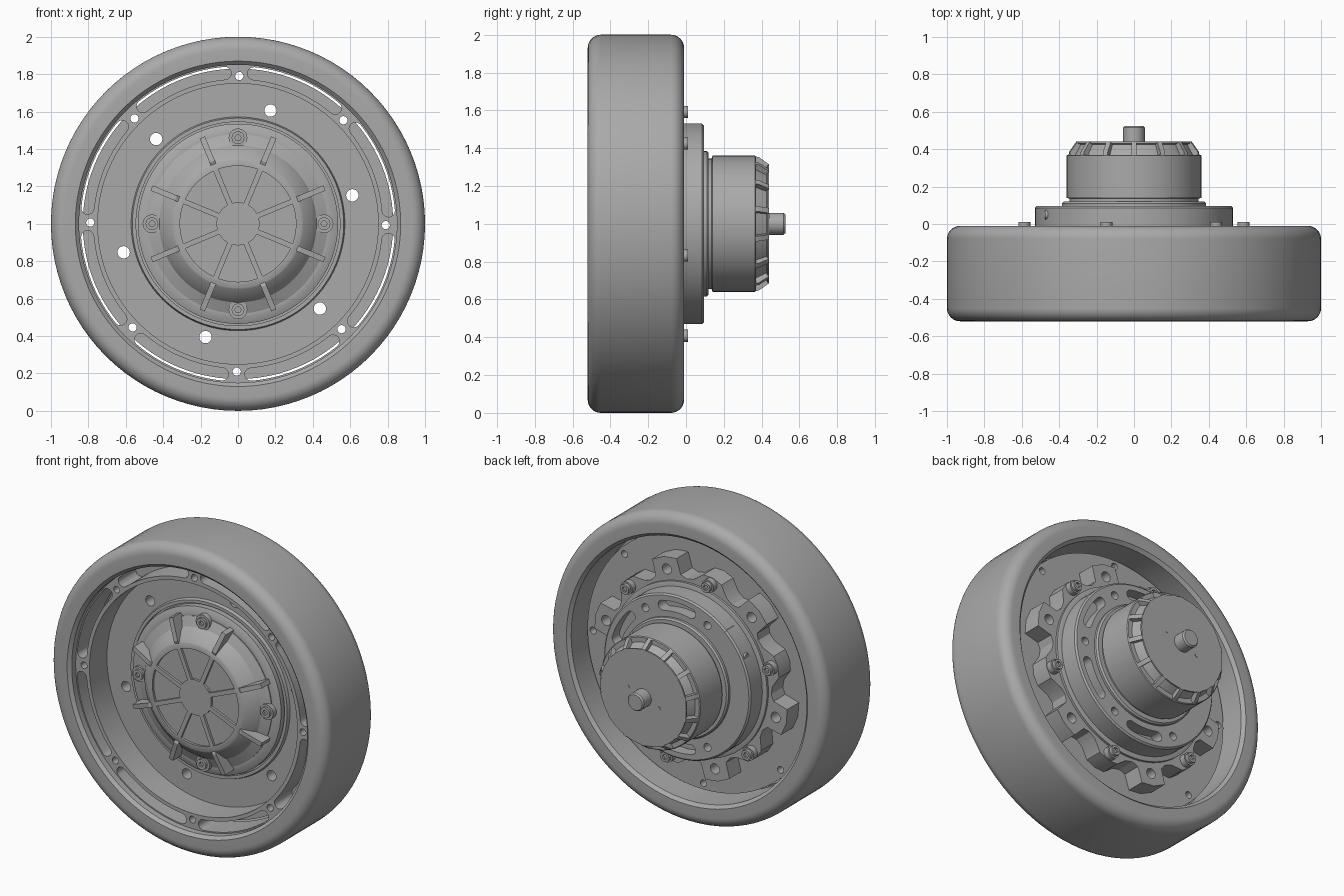
import bpy, bmesh
from math import sin, cos, pi, radians, asin
from mathutils import Vector

if "Cube" in bpy.data.objects:
    bpy.data.objects.remove(bpy.data.objects["Cube"], do_unlink=True)

grey = bpy.data.materials.new("metal_grey")
grey.use_nodes = True
COLOUR = (0.4, 0.4, 0.4, 1)
grey.diffuse_color = COLOUR
grey.node_tree.nodes["Principled BSDF"].inputs["Base Color"].default_value = COLOUR
parts = []


def polar(r, a, y):
    """Point at radius r and angle a (degrees) around the wheel axis."""
    return Vector((r * cos(radians(a)), y, 1 + r * sin(radians(a))))


def finish(name, bm):
    bmesh.ops.recalc_face_normals(bm, faces=bm.faces)
    mesh = bpy.data.meshes.new(name)
    bm.to_mesh(mesh)
    bm.free()
    mesh.materials.append(grey)
    obj = bpy.data.objects.new(name, mesh)
    bpy.context.collection.objects.link(obj)
    parts.append(obj)
    return obj


def loft(bm, rings, closed=False):
    """Skin matching rings of points; cap the ends unless closed."""
    loops = [[bm.verts.new(p) for p in ring] for ring in rings]
    n = len(loops[0])
    pairs = list(zip(loops, loops[1:] + loops[:1]))
    for a, b in pairs if closed else pairs[:-1]:
        for i in range(n):
            j = (i + 1) % n
            bm.faces.new((a[i], a[j], b[j], b[i]))
    if not closed:
        bm.faces.new(loops[0])
        bm.faces.new(loops[-1])


def revolve(name, profile, seg=96, closed=False):
    """Turn a (radius, y) profile around the wheel axis."""
    bm = bmesh.new()
    loft(bm, [[polar(r, 360 * i / seg, y) for i in range(seg)] for r, y in profile], closed)
    return finish(name, bm)


def prisms(name, outlines, y0, y1):
    """Extrude (radius, angle) outlines along the axis."""
    bm = bmesh.new()
    for pts in outlines:
        loft(bm, [[polar(r, a, y) for r, a in pts] for y in (y0, y1)])
    return finish(name, bm)


def fins(name, profile, thick, angles):
    """Radial ribs from a (radius, y) profile."""
    bm = bmesh.new()
    for a in angles:
        side = (polar(1, a + 90, 0) - polar(0, 0, 0)) * thick / 2
        loft(bm, [[polar(r, a, y) + s * side for r, y in profile] for s in (-1, 1)])
    return finish(name, bm)


def rods(name, radius, y0, y1, spots, seg=20):
    """Cylinders along the axis at (radius, angle) spots."""
    bm = bmesh.new()
    for r, a in spots:
        c = polar(r, a, 0)
        loft(bm, [[c + Vector((radius * cos(t), y, radius * sin(t)))
                   for t in (2 * pi * i / seg for i in range(seg))] for y in (y0, y1)])
    return finish(name, bm)


def slot(r, w, mid, half, n=14):
    """Curved slot with round ends, as (radius, angle) points."""
    k = 57.3 / r
    arc = [mid - half + 2 * half * i / n for i in range(n + 1)]
    turn = [pi * i / 8 for i in range(1, 8)]
    out = [(r + w, a) for a in arc]
    out += [(r + w * cos(t), mid + half + k * w * sin(t)) for t in turn]
    out += [(r - w, a) for a in reversed(arc)]
    return out + [(r - w * cos(t), mid - half - k * w * sin(t)) for t in turn]


def wedge(r0, r1, gap, mid, n=10):
    """Sector with parallel gaps to its neighbours."""
    out = []
    for r, s in ((r1, 1), (r0, -1)):
        h = 22.5 - 57.3 * asin(gap / r)
        out += [(r, mid + s * (-h + 2 * h * i / n)) for i in range(n + 1)]
    return out


def cut(obj, *cutters):
    """Subtract cutters, bake the result and drop the cutters."""
    for c in cutters:
        c.hide_render = True
        m = obj.modifiers.new("cut", 'BOOLEAN')
        m.operation, m.solver, m.object = 'DIFFERENCE', 'EXACT', c
    dg = bpy.context.evaluated_depsgraph_get()
    mesh = bpy.data.meshes.new_from_object(obj.evaluated_get(dg))
    obj.modifiers.clear()
    obj.data = mesh
    for c in cutters:
        parts.remove(c)
        bpy.data.objects.remove(c, do_unlink=True)


eighths = [45 * i for i in range(8)]
lugs = [14 + 60 * i for i in range(6)]
quarters = [0, 90, 180, 270]

# Tyre with rounded shoulders
R, F, B = 0.07, -0.52, -0.01
corner = [(R * sin(t), R * cos(t)) for t in (pi / 2 * i / 8 for i in range(9))]
tyre = [(0.85, F + 0.02), (0.87, F)]
tyre += [(1 - R + s, F + R - c) for s, c in corner]
tyre += [(1 - R + s, B - R + c) for s, c in reversed(corner)]
tyre += [(0.87, B), (0.85, B - 0.02)]
revolve("tyre", tyre, 96, True)

# Slotted rim ring on the front
ring = revolve("rim_ring", [(0.75, -0.46), (0.855, -0.46), (0.855, -0.27), (0.75, -0.27)], 96, True)
cut(ring, prisms("slot_cutter", [slot(0.808, 0.034, a + 22, 17) for a in eighths], -0.6, -0.1),
    rods("ring_hole_cutter", 0.022, -0.6, -0.1, [(0.79, a - 0.5) for a in eighths]))

# Wheel plate
plate = revolve("wheel_plate", [(0.83, -0.28), (0.83, -0.17)])
cut(plate, rods("plate_hole_cutter", 0.022, -0.6, 0.1, [(0.79, a - 0.5) for a in eighths]),
    rods("lug_hole_cutter", 0.033, -0.6, 0.1, [(0.63, a) for a in lugs]))
revolve("plate_lip", [(0.545, -0.3), (0.565, -0.3), (0.575, -0.27), (0.545, -0.27)], 96, True)

# Front cover with sunken sectors, ribs and bolts
revolve("cover_base", [(0.535, -0.27), (0.535, -0.32), (0.5, -0.335), (0.48, -0.335)])
cover = revolve("front_cover", [(0.48, -0.3), (0.48, -0.34), (0.42, -0.365), (0.405, -0.385),
                                (0.35, -0.435), (0.34, -0.44)])
cut(cover, prisms("sector_cutter", [wedge(0.115, 0.31, 0.014, a) for a in eighths], -0.5, -0.425))
fins("cover_ribs", [(0.335, -0.435), (0.36, -0.445), (0.5, -0.42), (0.5, -0.33), (0.34, -0.33)],
     0.03, [a + 22.5 for a in eighths])
rods("cover_bosses", 0.05, -0.365, -0.29, [(0.46, a) for a in quarters])
bolts = rods("cover_bolts", 0.034, -0.38, -0.33, [(0.46, a) for a in quarters])
cut(bolts, rods("socket_cutter", 0.017, -0.5, -0.365, [(0.46, a) for a in quarters], 6))

# Lugged mounting flange on the back
outline = []
for a in lugs:
    outline += [(0.58, a - 13), (0.6, a - 9), (0.7, a - 7.5), (0.71, a), (0.7, a + 7.5),
                (0.6, a + 9), (0.58, a + 13), (0.59, a + 18), (0.645, a + 24),
                (0.655, a + 30), (0.645, a + 36), (0.59, a + 42)]
flange = prisms("mounting_flange", [outline], -0.18, -0.05)
cut(flange, rods("flange_hole_cutter", 0.033, -0.5, 0.1, [(0.63, a) for a in lugs]))
heads = rods("flange_bolts", 0.042, -0.06, -0.012, [(0.61, a + 30) for a in lugs])
domes = rods("flange_bolt_tops", 0.032, -0.02, 0.01, [(0.61, a + 30) for a in lugs])
cut(domes, rods("hex_cutter", 0.018, -0.005, 0.1, [(0.61, a + 30) for a in lugs], 6))

# Motor base disc, cut flat beside the connector
revolve("flange_step", [(0.56, -0.06), (0.56, -0.035), (0.545, -0.03)])
disc = revolve("motor_base", [(0.53, -0.05), (0.53, 0.085), (0.52, 0.095)])
cut(disc, prisms("flat_cutter", [[(0.61, 125), (1.2, 107), (1.2, 253), (0.61, 235)]], 0, 0.2),
    prisms("pocket_cutter", [slot(0.455, 0.032, a, 13) for a in (90, 30, -30, -90)], 0.02, 0.2),
    rods("base_hole_cutter", 0.026, 0.0, 0.2, [(0.455, a) for a in (60, 0, -60, 119, -119)]))

# Motor can with ribbed taper, end cap and shaft
revolve("motor_collar", [(0.385, 0.05), (0.385, 0.11), (0.375, 0.12), (0.345, 0.12), (0.345, 0.135),
                         (0.36, 0.14), (0.36, 0.365), (0.355, 0.37), (0.325, 0.37),
                         (0.295, 0.425), (0.31, 0.43), (0.31, 0.44)])
fins("motor_ribs", [(0.28, 0.36), (0.357, 0.36), (0.353, 0.385), (0.314, 0.44), (0.28, 0.44)],
     0.028, [360 * (i + 0.5) / 14 for i in range(14)])
revolve("shaft", [(0.058, 0.43), (0.058, 0.515), (0.05, 0.525)], 32)
rods("cap_pin_holes", 0.012, 0.43, 0.442, [(0.12, 20), (0.12, 200)], 12)

# Connector block with three stepped pins
bm = bmesh.new()
bmesh.ops.create_cube(bm, size=1)
bmesh.ops.scale(bm, vec=(0.08, 0.07, 0.24), verts=bm.verts)
bmesh.ops.translate(bm, vec=(-0.34, 0.05, 1.17), verts=bm.verts)
for z in (1.1, 1.17, 1.24):
    steps = [(-0.36, 0.03), (-0.4, 0.03), (-0.4, 0.02), (-0.43, 0.02), (-0.43, 0.025), (-0.475, 0.025)]
    loft(bm, [[Vector((x, 0.05 + r * cos(t), z + r * sin(t)))
               for t in (2 * pi * i / 16 for i in range(16))] for x, r in steps])
finish("connector", bm)

# Smooth round surfaces, keep crisp edges
bpy.ops.object.select_all(action='DESELECT')
for obj in parts:
    obj.select_set(True)
bpy.context.view_layer.objects.active = parts[0]
bpy.ops.object.shade_smooth_by_angle(angle=radians(30))
